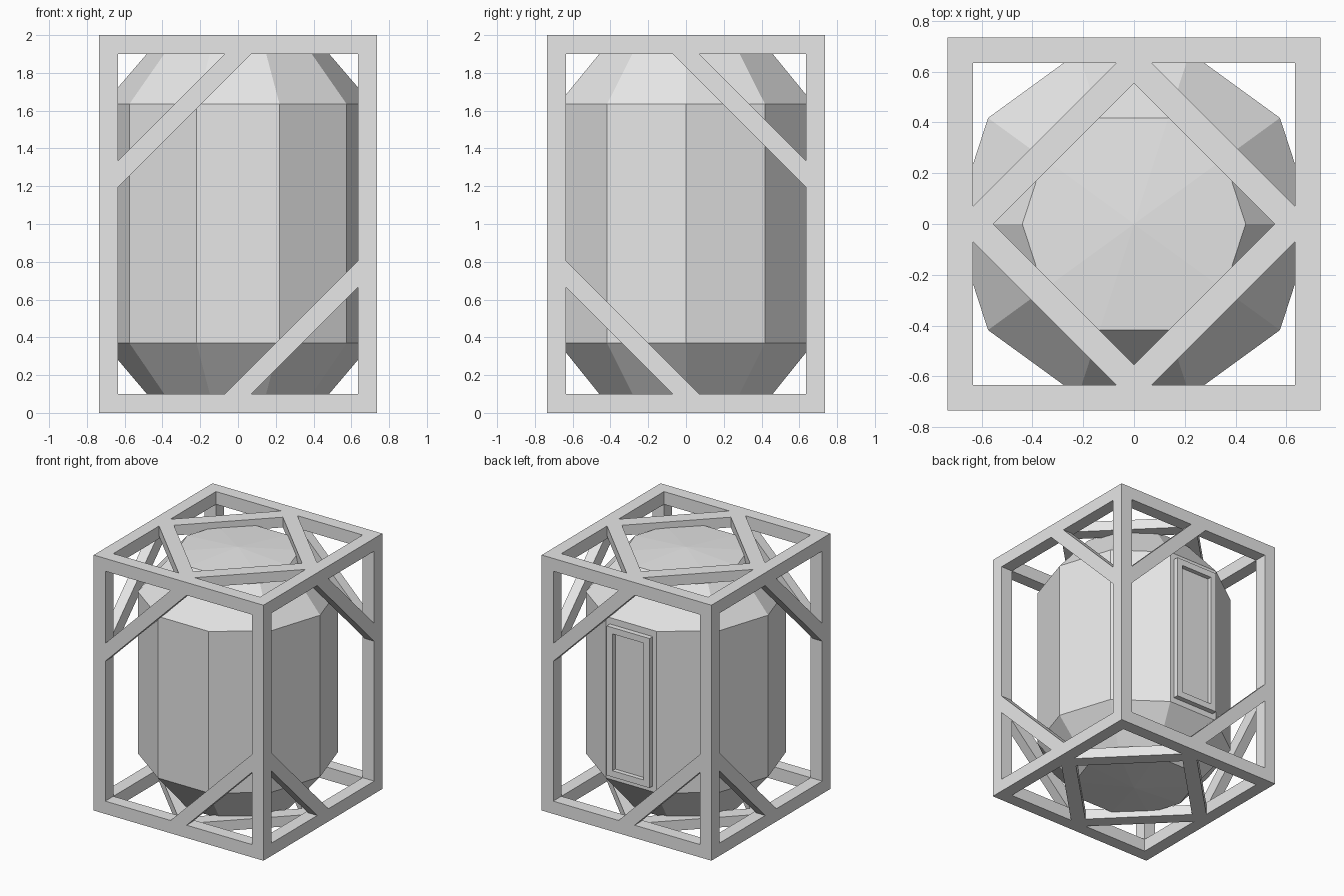
import bpy, bmesh, math
from mathutils import Matrix, Vector

old = bpy.data.objects.get("Cube")
if old:
    bpy.data.objects.remove(old, do_unlink=True)

# One grey metal for everything
GREY = (0.8, 0.8, 0.8, 1)
metal = bpy.data.materials.new("light_grey")
metal.use_nodes = True
metal.diffuse_color = GREY
metal.node_tree.nodes["Principled BSDF"].inputs["Base Color"].default_value = GREY

HALF, BAR, HEIGHT = 0.735, 0.1, 2.0
OPEN = HALF - BAR          # half width of each frame opening
DEPTH = 0.08               # depth of the braces


def finish(name, bm):
    bmesh.ops.recalc_face_normals(bm, faces=bm.faces)
    mesh = bpy.data.meshes.new(name)
    bm.to_mesh(mesh)
    bm.free()
    mesh.materials.append(metal)
    obj = bpy.data.objects.new(name, mesh)
    bpy.context.collection.objects.link(obj)
    return obj


def add_box(bm, center, size):
    m = Matrix.Translation(center) @ Matrix.Diagonal((*size, 1))
    return bmesh.ops.create_cube(bm, size=1, matrix=m)


def add_prism(bm, points, push):
    """Extrude a flat outline along the vector push."""
    face = bm.faces.new([bm.verts.new(p) for p in points])
    ext = bmesh.ops.extrude_face_region(bm, geom=[face], use_keep_orig=True)
    moved = [v for v in ext["geom"] if isinstance(v, bmesh.types.BMVert)]
    bmesh.ops.translate(bm, verts=moved, vec=push)


# Outer frame: four posts, and rails between them at top and bottom
bm = bmesh.new()
mid = HALF - BAR / 2
for sx in (-1, 1):
    for sy in (-1, 1):
        add_box(bm, (sx * mid, sy * mid, HEIGHT / 2), (BAR, BAR, HEIGHT))
for z in (BAR / 2, HEIGHT - BAR / 2):
    for s in (-1, 1):
        add_box(bm, (0, s * mid, z), (2 * OPEN, BAR, BAR))
        add_box(bm, (s * mid, 0, z), (BAR, 2 * OPEN, BAR))
finish("outer_frame", bm)

# Diamond braces on the top and bottom, mitred where they meet
bm = bmesh.new()
inner, step = 0.555, 0.07
outline = [(0, inner), (0, OPEN), (step, OPEN), (OPEN, step), (OPEN, 0), (inner, 0)]
for z, push in ((HEIGHT, -DEPTH), (0, DEPTH)):
    for sx in (-1, 1):
        for sy in (-1, 1):
            add_prism(bm, [(sx * x, sy * y, z) for x, y in outline], (0, 0, push))
finish("diamond_braces", bm)

# Corner braces on the four sides: high at two opposite posts, low at the others
bm = bmesh.new()
low, high = BAR, HEIGHT - BAR
top = [(OPEN, high - OPEN + step), (step, high), (-step, high), (OPEN, high - OPEN - step)]
bottom = [(-u, HEIGHT - v) for u, v in top]
for s in (-1, 1):
    for shape in (top, bottom):
        add_prism(bm, [(s * u, s * HALF, v) for u, v in shape], (0, -s * DEPTH, 0))
        add_prism(bm, [(s * HALF, s * u, v) for u, v in shape], (-s * DEPTH, 0, 0))
finish("side_braces", bm)

# Ten-sided tank with chamfered, faintly peaked ends
SIDES, RADIUS, CAP = 10, 0.711, 0.44
bm = bmesh.new()
rings = []
for r, z in ((CAP, 0.05), (RADIUS, 0.37), (RADIUS, 1.635), (CAP, 1.95)):
    angles = [2 * math.pi * i / SIDES for i in range(SIDES)]
    rings.append([bm.verts.new((r * math.cos(a), r * math.sin(a), z)) for a in angles])
tips = [bm.verts.new((0, 0, z)) for z in (0.02, 1.98)]
for i in range(SIDES):
    j = (i + 1) % SIDES
    for a, b in zip(rings, rings[1:]):
        bm.faces.new((a[i], a[j], b[j], b[i]))
    bm.faces.new((rings[0][j], rings[0][i], tips[0]))
    bm.faces.new((rings[-1][i], rings[-1][j], tips[1]))
finish("tank", bm)

# Raised back panel with a recessed centre
flat = RADIUS * math.cos(math.pi / SIDES)
bm = bmesh.new()
add_box(bm, (0, flat + 0.01, 1), (0.37, 0.06, 1.17))
front = max(bm.faces, key=lambda f: f.calc_center_median().y)
bmesh.ops.inset_region(bm, faces=[front], thickness=0.07)
ext = bmesh.ops.extrude_discrete_faces(bm, faces=[front])
bmesh.ops.translate(bm, verts=ext["faces"][0].verts, vec=Vector((0, -0.035, 0)))
finish("back_panel", bm)
